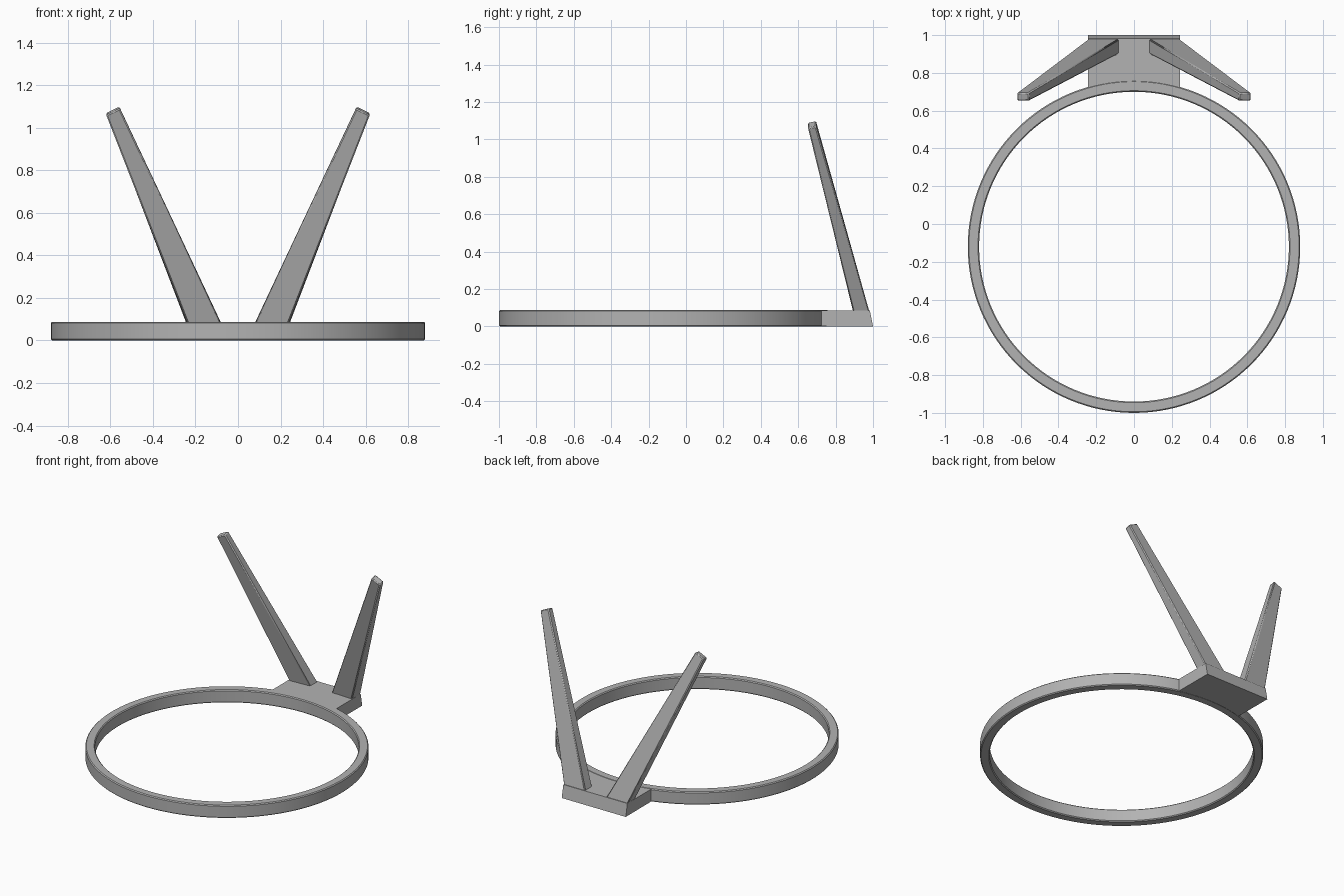
import bpy, bmesh, math

cube = bpy.data.objects.get("Cube")
if cube:
    bpy.data.objects.remove(cube, do_unlink=True)

grey = bpy.data.materials.new("plain_grey")
grey.use_nodes = True
colour = (0.45, 0.45, 0.45, 1)
grey.diffuse_color = colour
grey.node_tree.nodes["Principled BSDF"].inputs["Base Color"].default_value = colour

RING_Y, R_OUT, R_IN, HEIGHT = -0.12, 0.88, 0.82, 0.088


def finish(name, bm, bevel=0.0, segments=1):
    """Turn a bmesh into a finished, softly edged object."""
    bmesh.ops.recalc_face_normals(bm, faces=bm.faces)
    mesh = bpy.data.meshes.new(name)
    bm.to_mesh(mesh)
    bm.free()
    mesh.materials.append(grey)
    obj = bpy.data.objects.new(name, mesh)
    bpy.context.collection.objects.link(obj)
    if bevel:
        mod = obj.modifiers.new("soft_edges", 'BEVEL')
        mod.width, mod.segments = bevel, segments
        mod.limit_method, mod.angle_limit = 'ANGLE', math.radians(40)
    bpy.ops.object.select_all(action='DESELECT')
    obj.select_set(True)
    bpy.context.view_layer.objects.active = obj
    bpy.ops.object.shade_smooth_by_angle(angle=math.radians(30))
    return obj


def loft(bm, bottom, top):
    """Close a solid between two matching outlines."""
    low = [bm.verts.new(p) for p in bottom]
    high = [bm.verts.new(p) for p in top]
    bm.faces.new(low)
    bm.faces.new(high)
    for i in range(len(low)):
        j = (i + 1) % len(low)
        bm.faces.new((low[i], low[j], high[j], high[i]))


# Ring: rectangular section revolved around the ring centre
bm = bmesh.new()
steps = 128
section = [(R_IN, 0), (R_OUT, 0), (R_OUT, HEIGHT), (R_IN, HEIGHT)]
loops = []
for s in range(steps):
    a = math.tau * s / steps
    loops.append([bm.verts.new((r * math.cos(a), RING_Y + r * math.sin(a), z))
                  for r, z in section])
for s in range(steps):
    here, there = loops[s], loops[(s + 1) % steps]
    for i in range(4):
        j = (i + 1) % 4
        bm.faces.new((here[i], here[j], there[j], there[i]))
finish("ring", bm, 0.006)

# Rear block: its front edge follows the ring, its back leans in slightly
half = 0.243
r_mid = 0.85
spread = math.asin(half / r_mid)
arc = [(r_mid * math.sin(t), RING_Y + r_mid * math.cos(t))
       for t in (spread * (k / 6 - 1) for k in range(13))]
bm = bmesh.new()
loft(bm,
     [(x, y, 0.001) for x, y in arc] + [(half, 1.0, 0), (-half, 1.0, 0)],
     [(x, y, HEIGHT - 0.002) for x, y in arc]
     + [(half, 0.983, HEIGHT - 0.002), (-half, 0.983, HEIGHT - 0.002)])
finish("rear_block", bm)

# Two tapering arms leaning outward and forward
base = [(0.08, 0.9, 0.08), (0.237, 0.893, 0.08), (0.243, 0.98, 0.08), (0.078, 0.98, 0.08)]
tip = [(0.555, 0.652, 1.09), (0.62, 0.652, 1.06), (0.62, 0.695, 1.07), (0.558, 0.695, 1.10)]
for name, side in (("left_arm", 1), ("right_arm", -1)):
    bm = bmesh.new()
    loft(bm, [(side * x, y, z) for x, y, z in base],
         [(side * x, y, z) for x, y, z in tip])
    finish(name, bm, 0.006)
